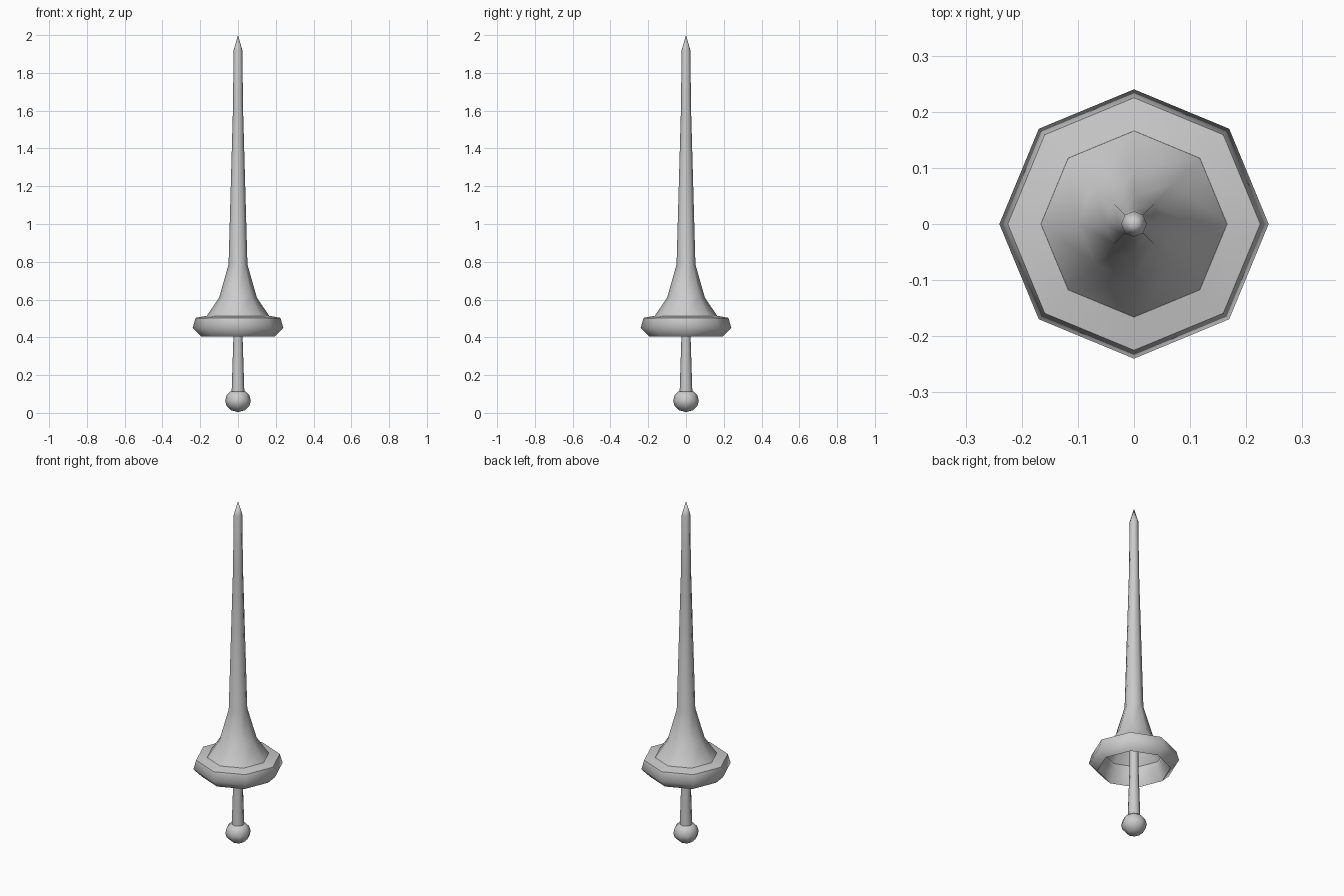
import bpy, bmesh, math

cube = bpy.data.objects.get("Cube")
if cube:
    bpy.data.objects.remove(cube, do_unlink=True)

SIDES = 8

steel = bpy.data.materials.new("grey_steel")
steel.use_nodes = True
grey = (0.6, 0.6, 0.6, 1)
steel.diffuse_color = grey
steel.node_tree.nodes["Principled BSDF"].inputs["Base Color"].default_value = grey


def lathe(name, profile, closed=False):
    """Spin a (radius, height) profile, listed bottom to top on the outside."""
    bm = bmesh.new()
    rings = []
    for r, z in profile:
        if r == 0:
            rings.append([bm.verts.new((0, 0, z))] * SIDES)
        else:
            rings.append([bm.verts.new((r * math.cos(math.tau * i / SIDES),
                                        r * math.sin(math.tau * i / SIDES), z))
                          for i in range(SIDES)])
    pairs = list(zip(rings, rings[1:]))
    if closed:
        pairs.append((rings[-1], rings[0]))
    for low, high in pairs:
        for i in range(SIDES):
            j = (i + 1) % SIDES
            corners = list(dict.fromkeys((low[i], low[j], high[j], high[i])))
            bm.faces.new(corners)
    mesh = bpy.data.meshes.new(name)
    bm.to_mesh(mesh)
    bm.free()
    mesh.materials.append(steel)
    obj = bpy.data.objects.new(name, mesh)
    bpy.context.collection.objects.link(obj)
    bpy.ops.object.select_all(action='DESELECT')
    obj.select_set(True)
    bpy.context.view_layer.objects.active = obj
    bpy.ops.object.shade_smooth_by_angle(angle=math.radians(62))
    return obj


# Long tapering spike with a flared, hollow base
lathe("lance_spike", [(0.166, 0.513), (0.10, 0.61), (0.05, 0.785),
                      (0.027, 1.6), (0.023, 1.92), (0, 2.0)])

# Thick ring around the flared base, open underneath
lathe("guard_ring", [(0.195, 0.405), (0.24, 0.45), (0.225, 0.503),
                     (0.166, 0.514), (0.16, 0.48)], closed=True)

# Grip running up inside the hollow base
lathe("grip", [(0.034, 0.10), (0.025, 0.38), (0.023, 0.62)])

# Round pommel
lathe("pommel", [(0, 0.004), (0.036, 0.014), (0.062, 0.04), (0.068, 0.065),
                 (0.06, 0.095), (0.042, 0.113), (0, 0.115)])
